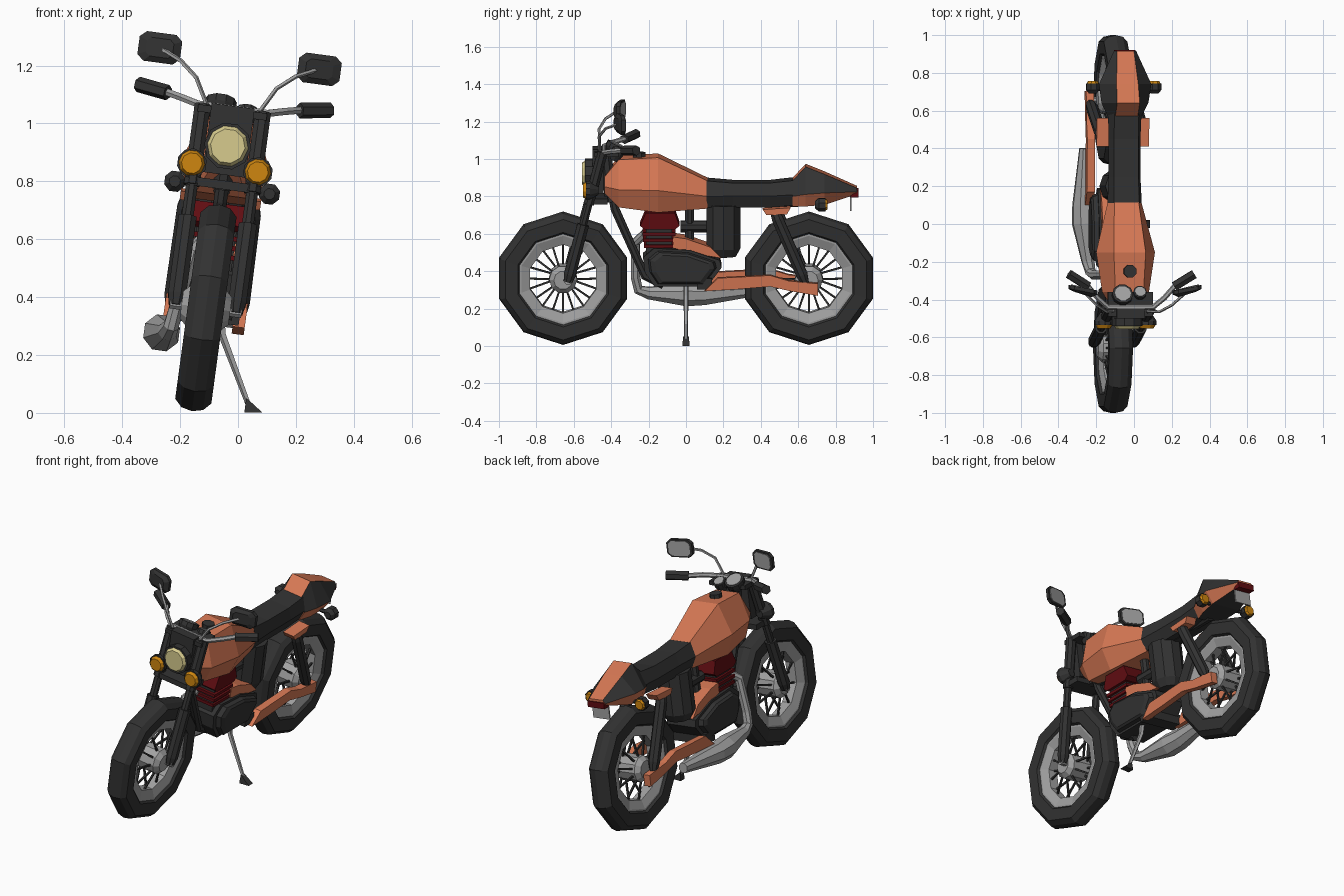
import bpy, bmesh, math
from mathutils import Vector, Matrix

if "Cube" in bpy.data.objects:
    bpy.data.objects.remove(bpy.data.objects["Cube"])

LEAN = Matrix.Translation((-0.16, 0, 0)) @ Matrix.Rotation(math.radians(7.7), 4, 'Y')
COLORS = {'orange': (.68, .19, .09), 'black': (.032, .032, .032), 'red': (.12, .004, .006),
          'amber': (.62, .24, .005), 'cream': (.68, .6, .27), 'steel': (.36, .36, .36)}
MATS = {}
for n, c in COLORS.items():
    MATS[n] = bpy.data.materials.new(n)
    MATS[n].diffuse_color = (*c, 1)


def part(name, color, *shells, closed=False, columns=None):
    """Skin each shell (a list of point rings); columns gives a colour per face column."""
    bm = bmesh.new()
    names = list(dict.fromkeys([color] + (columns or [])))
    for rings in shells:
        vs = [[bm.verts.new(p) for p in r] for r in rings]
        m = len(vs[0])
        for i in range(len(vs) if closed else len(vs) - 1):
            a, b = vs[i], vs[(i + 1) % len(vs)]
            for j in range(m):
                f = bm.faces.new((a[j], a[(j + 1) % m], b[(j + 1) % m], b[j]))
                if columns:
                    f.material_index = names.index(columns[j])
        if not closed:
            bm.faces.new(vs[0])
            bm.faces.new(vs[-1])
    bmesh.ops.recalc_face_normals(bm, faces=bm.faces)
    bm.transform(LEAN)
    me = bpy.data.meshes.new(name)
    bm.to_mesh(me)
    bm.free()
    for n in names:
        me.materials.append(MATS[n])
    ob = bpy.data.objects.new(name, me)
    bpy.context.collection.objects.link(ob)
    return ob


def tube(pts, radii, n=8):
    pts = [Vector(p) for p in pts]
    if not isinstance(radii, (list, tuple)):
        radii = [radii] * len(pts)
    d = pts[-1] - pts[0]
    k = min(range(3), key=lambda i: abs(d[i]))
    ref = Vector([float(i == k) for i in range(3)])
    rings = []
    for i, p in enumerate(pts):
        t = Vector()
        if i:
            t += (p - pts[i - 1]).normalized()
        if i < len(pts) - 1:
            t += (pts[i + 1] - p).normalized()
        u = t.cross(ref).normalized()
        v = t.cross(u).normalized()
        ang = [2 * math.pi * (j + .5) / n for j in range(n)]
        rings.append([p + radii[i] * (u * math.cos(a) + v * math.sin(a)) for a in ang])
    return rings


def prism(outline, x0, x1):
    return [[(x, y, z) for y, z in outline] for x in (x0, x1)]


def box(x0, x1, y0, y1, z0, z1):
    return prism([(y0, z0), (y1, z0), (y1, z1), (y0, z1)], x0, x1)


def body(stations):
    # station: y, bottom z, crease z, top z, half width, top half width
    return [[(-t, y, zt), (t, y, zt), (w, y, zm), (.7 * w, y, zb), (-.7 * w, y, zb), (-w, y, zm)]
            for y, zb, zm, zt, w, t in stations]


def revolve(profile, cy, cz, n=10):
    return [[(x, cy + r * math.sin(2 * math.pi * k / n), cz + r * math.cos(2 * math.pi * k / n))
             for x, r in profile] for k in range(n)]


def mirrored(fn):
    return [fn(s) for s in (1, -1)]


# wheels
TIRE = [(-.04, .24), (-.06, .255), (-.063, .325), (-.038, .351), (0, .36),
        (.038, .351), (.063, .325), (.06, .255), (.04, .24)]
RIM = [(-.047, .25), (-.047, .235), (-.03, .185), (.03, .185), (.047, .235), (.047, .25)]
WZ = .366
for name, cy in (('front', -.657), ('rear', .657)):
    part(name + '_tire', 'black', revolve(TIRE, cy, WZ), closed=True)
    part(name + '_rim', 'steel', revolve(RIM, cy, WZ), closed=True)
    part(name + '_hub', 'steel', tube([(-.085, cy, WZ), (-.06, cy, WZ), (.06, cy, WZ), (.085, cy, WZ)],
                                      [.05, .075, .075, .05], 10))
    spokes = []
    for k in range(20):
        a, s = math.pi * k / 10, (1 if k % 2 else -1)
        dy, dz = math.sin(a), math.cos(a)
        spokes.append(tube([(s * .045, cy + .06 * dy, WZ + .06 * dz),
                            (s * .008, cy + .2 * dy, WZ + .2 * dz)], .007, 4))
    part(name + '_spokes', 'black', *spokes)

# front fork
def fork(s, z):
    return (s * .105, -.63 + (z - .366) * .265, z)
part('fork_sliders', 'black', *mirrored(lambda s: tube([fork(s, .36), fork(s, .4), fork(s, .67)], [.025, .034, .034])))
part('fork_stanchions', 'black', *mirrored(lambda s: tube([fork(s, .66), fork(s, .8)], .022)))
part('fork_covers', 'black', *mirrored(lambda s: tube([fork(s, .78), fork(s, 1.06)], .03)))
part('fork_clamps', 'black', box(-.12, .12, -.54, -.42, .78, .81), box(-.12, .12, -.49, -.36, 1.035, 1.06))
part('front_axle', 'steel', tube([(-.125, -.63, WZ), (.125, -.63, WZ)], .02))

# headlight and front indicators
part('headlight_housing', 'black', tube([(0, -.54, .93), (0, -.5, .93), (0, -.44, .93)], [.082, .082, .06], 10),
     box(-.075, .075, -.5, -.44, .83, 1.07))
part('headlight_lens', 'cream', tube([(0, -.555, .93), (0, -.535, .93)], [.06, .075], 10))
part('front_indicator_cups', 'black', *mirrored(lambda s: tube(
    [(s * .115, -.535, .855), (s * .115, -.515, .855), (s * .11, -.47, .855)], [.052, .052, .025], 10)))
part('front_indicator_lenses', 'amber', *mirrored(lambda s: tube(
    [(s * .115, -.552, .855), (s * .115, -.534, .855)], [.036, .046], 10)))

# handlebar, grips, mirrors
half = [(.12, -.44, 1.06), (.18, -.39, 1.075), (.235, -.325, 1.087)]
part('handlebar', 'steel', tube([(-x, y, z) for x, y, z in half[::-1]] + half, .014, 6))
part('grips', 'black', *mirrored(lambda s: tube([(s * .23, -.33, 1.085), (s * .335, -.265, 1.1)], .027, 6)))
part('mirror_stems', 'steel', *mirrored(lambda s: tube(
    [(s * .08, -.46, 1.04), (s * .14, -.465, 1.15), (s * .2, -.43, 1.2), (s * .275, -.36, 1.235)], .008, 5)))

def mirror_ring(s, y, k):
    oct8 = [(.05, .05), (.072, .03), (.072, -.03), (.05, -.05), (-.05, -.05), (-.072, -.03), (-.072, .03), (-.05, .05)]
    return [(s * (.278 + k * x), y + .2 * x, 1.235 + k * z) for x, z in oct8]
part('mirror_shells', 'black', *mirrored(lambda s: [mirror_ring(s, -.372, .65), mirror_ring(s, -.358, 1.03),
                                                    mirror_ring(s, -.338, 1.03)]))
part('mirror_glass', 'steel', *mirrored(lambda s: [mirror_ring(s, -.34, .85), mirror_ring(s, -.335, .85)]))

# gauges
for nm, x, y, z, r in (('large', -.045, -.38, 1.06, .056), ('small', .05, -.37, 1.045, .036)):
    c, d = Vector((x, y, z)), Vector((0, .45, .89))
    part(nm + '_gauge', 'black', tube([c - d * .04, c, c + d * .025], [r * .6, r, r], 10))
    part(nm + '_gauge_face', 'steel', tube([c + d * .02, c + d * .029], r * .78, 10))

# tank, seat, tail
part('fuel_tank', 'orange', body([(-.435, .83, .87, .92, .08, .05), (-.36, .76, .86, 1.015, .125, .075),
                                  (-.15, .735, .86, 1.028, .157, .085), (.115, .75, .82, .9, .09, .065)]))
part('tank_cap', 'black', tube([(0, -.25, 1.01), (0, -.25, 1.045)], .035, 8))
part('seat', 'black', body([(.11, .755, .82, .9, .092, .068), (.25, .755, .82, .888, .085, .065),
                            (.45, .755, .82, .888, .085, .065), (.6, .77, .83, .905, .09, .065)]))
part('tail', 'orange', body([(.57, .76, .82, .9, .09, .06), (.64, .765, .835, .975, .125, .06),
                             (.74, .775, .845, .935, .14, .058), (.915, .825, .84, .858, .06, .045)]),
     columns=['orange', 'black', 'orange', 'black', 'orange', 'black'])
part('tail_light', 'red', box(-.055, .055, .88, .922, .81, .845))
part('number_plate', 'steel', box(-.055, .055, .876, .884, .735, .81))
part('rear_indicator_stems', 'black', tube([(-.18, .715, .785), (.18, .715, .785)], .012, 6))
part('rear_indicator_cups', 'black', *mirrored(lambda s: tube(
    [(s * .165, .69, .785), (s * .165, .71, .785), (s * .165, .745, .785)], [.02, .038, .038], 8)))
part('rear_indicator_lenses', 'amber', *mirrored(lambda s: tube(
    [(s * .165, .743, .785), (s * .165, .757, .785)], [.034, .026], 8)))

# frame tubes
part('frame', 'black', tube([(0, -.43, 1.03), (0, -.4, .78)], .035),
     tube([(0, -.4, .85), (0, -.38, .74), (0, -.22, .38), (0, -.12, .33)], .025),
     tube([(0, .02, .78), (0, .02, .5)], .026), tube([(0, -.03, .645), (0, .14, .645)], .033),
     tube([(0, -.38, .78), (0, .6, .78)], .03), box(-.12, .12, .06, .14, .32, .38))

# engine
CASE = [(-.23, .49), (-.17, .54), (.02, .53), (.18, .475), (.19, .435), (.115, .335), (-.17, .335), (-.22, .41)]
def scaled(k):
    return [(-.02 + (y + .02) * k, .43 + (z - .43) * k) for y, z in CASE]
part('crankcase', 'black', prism(CASE, -.095, .095))
part('engine_covers', 'black', *mirrored(lambda s: [[(s * x, y, z) for y, z in scaled(k)]
                                                    for x, k in ((.09, .88), (.12, .82), (.13, .7))]))
part('engine_top_trim', 'orange', prism([(-.07, .6), (.0, .59), (.13, .545), (.19, .485), (.1, .5), (-.07, .54)], -.085, .085))
part('cylinder_core', 'black', box(-.07, .07, -.215, -.075, .5, .66))
part('cylinder_fins', 'red', *[box(-.08 - i * .003, .08 + i * .003, -.225 - i * .004, -.065 + i * .004, z, z + .017)
                               for i, z in enumerate((.54, .573, .606))])
part('cylinder_head', 'red', prism([(-.245, .66), (-.215, .73), (-.06, .73), (-.035, .66), (-.06, .64), (-.22, .64)], -.09, .09))
part('air_box', 'black', tube([(0, .2, .765), (0, .2, .53), (0, .2, .485)], [.095, .095, .07], 10))

# exhaust on the -x side
part('exhaust', 'steel', tube([(-.04, -.22, .6), (-.075, -.27, .55), (-.1, -.27, .36), (-.11, -.255, .29),
                               (-.12, -.2, .27), (-.14, 0, .26), (-.145, .1, .26), (-.14, .4, .285)],
                              [.025, .026, .027, .028, .035, .066, .06, .03], 8))

# swingarm, shocks
ARM = [(.1, .315), (.17, .385), (.45, .4), (.55, .37), (.705, .355), (.705, .29), (.56, .315), (.45, .34), (.27, .325)]
part('swingarm', 'orange', *mirrored(lambda s: prism(ARM, s * .1, s * .142)))
part('rear_axle', 'steel', tube([(-.13, .657, WZ - .04), (.13, .657, WZ - .04)], .018))
part('shocks', 'black', *mirrored(lambda s: tube([(s * .11, .47, .75), (s * .115, .49, .7), (s * .118, .62, .4), (s * .12, .64, .35)],
                                                 [.025, .033, .033, .02])))
part('shock_mounts', 'orange', *mirrored(lambda s: prism(
    [(.41, .755), (.56, .765), (.54, .73), (.43, .725)], s * .07, s * .14)))

# kickstand
part('kickstand', 'steel', tube([(.05, 0, .36), (.07, 0, .28), (.188, 0, .06)], [.016, .014, .01], 5))
part('kickstand_foot', 'black', [[(.18, -.015, .075), (.19, -.015, .07), (.19, .015, .07), (.18, .015, .075)],
                                 [(.18, -.02, .026), (.242, -.02, .034), (.242, .02, .034), (.18, .02, .026)]])

for m in bpy.data.materials:
    if m.users and not m.is_grease_pencil:
        m.use_nodes = True
        m.node_tree.nodes["Principled BSDF"].inputs["Base Color"].default_value = m.diffuse_color
